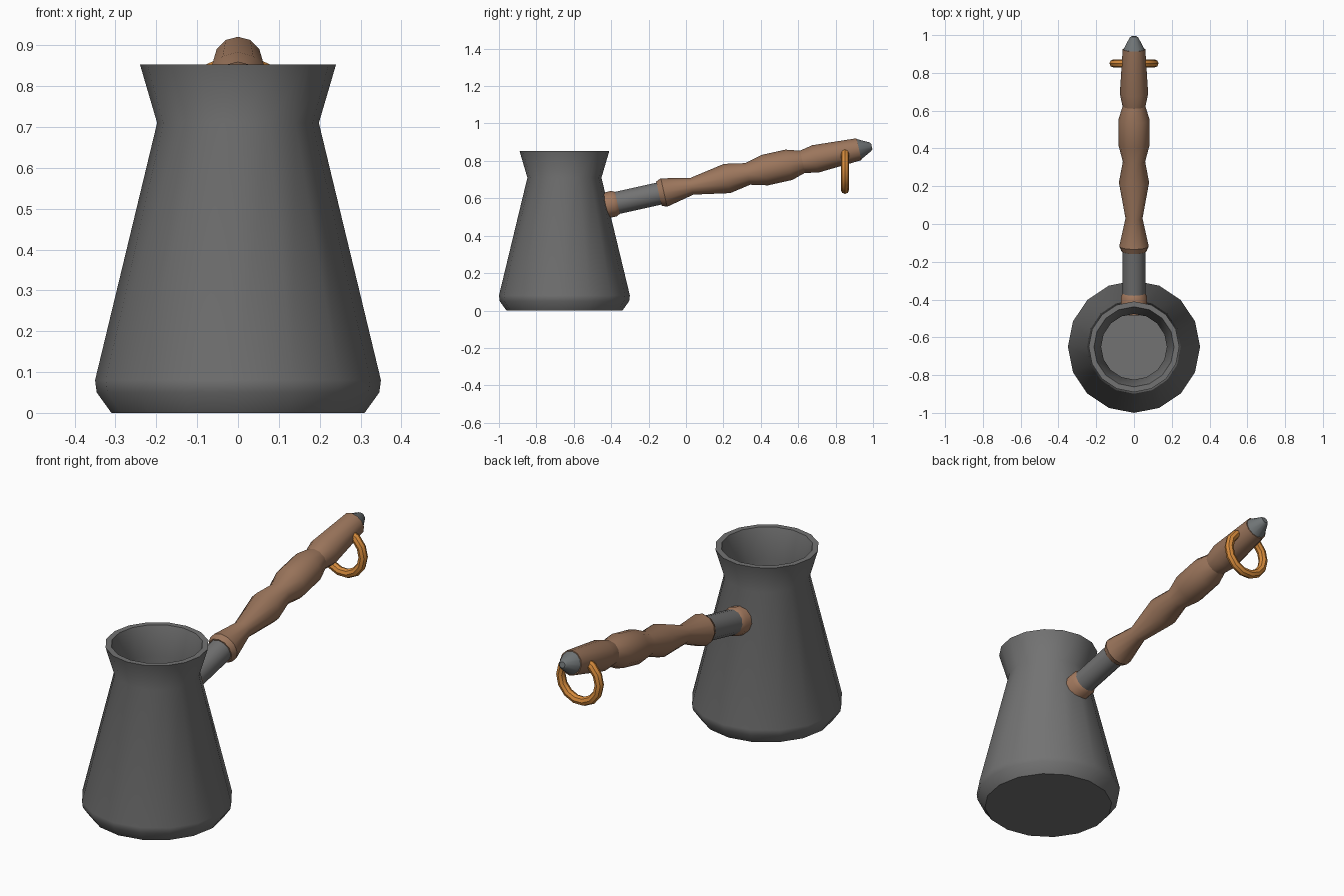
import bpy, math
from mathutils import Matrix, Vector

cube = bpy.data.objects.get("Cube")
if cube:
    bpy.data.objects.remove(cube, do_unlink=True)


def material(name, rgb):
    m = bpy.data.materials.new(name)
    m.use_nodes = True
    m.diffuse_color = (*rgb, 1)
    m.node_tree.nodes["Principled BSDF"].inputs["Base Color"].default_value = (*rgb, 1)
    return m


iron = material("dark_grey_metal", (0.17, 0.17, 0.17))
steel = material("cool_grey_metal", (0.16, 0.175, 0.18))
wood = material("brown_wood", (0.33, 0.18, 0.107))
collar_wood = material("light_brown_wood", (0.37, 0.195, 0.115))
brass = material("orange_brass", (0.68, 0.26, 0.045))


def finish(ob, mat):
    ob.data.materials.append(mat)
    bpy.ops.object.select_all(action="DESELECT")
    ob.select_set(True)
    bpy.context.view_layer.objects.active = ob
    bpy.ops.object.shade_smooth_by_angle(angle=math.radians(31))


def lathe(name, profile, sides, mat, matrix):
    """Spin (radius, height) pairs around z, capping both ends."""
    verts, faces = [], []
    for r, h in profile:
        for i in range(sides):
            a = math.tau * i / sides
            verts.append(matrix @ Vector((r * math.cos(a), r * math.sin(a), h)))
    for j in range(len(profile) - 1):
        for i in range(sides):
            k = (i + 1) % sides
            faces.append((j * sides + i, j * sides + k,
                          (j + 1) * sides + k, (j + 1) * sides + i))
    last = (len(profile) - 1) * sides
    faces.append(tuple(reversed(range(sides))))
    faces.append(tuple(range(last, last + sides)))
    me = bpy.data.meshes.new(name)
    me.from_pydata(verts, [], faces)
    ob = bpy.data.objects.new(name, me)
    bpy.context.collection.objects.link(ob)
    finish(ob, mat)


# Hollow pot: outer wall up to the rim, then the inner wall down to the floor
lathe("pot", [(0.31, 0), (0.346, 0.05), (0.35, 0.08), (0.198, 0.71), (0.24, 0.853),
              (0.212, 0.853), (0.174, 0.71), (0.32, 0.08), (0.29, 0.03)],
      16, iron, Matrix.Translation((0, -0.65, 0)))

# Handle parts share one tilted axis; heights are distances along it
tilt = math.atan(0.222)
axis = Matrix.Translation((0, 0, 0.657)) @ Matrix.Rotation(tilt - math.pi / 2, 4, "X")


def handle_part(name, profile, mat):
    lathe(name, [(r, y / math.cos(tilt)) for r, y in profile], 12, mat, axis)


handle_part("handle_collar", [(0.068, -0.47), (0.07, -0.385), (0.06, -0.367)], collar_wood)
handle_part("handle_tube", [(0.06, -0.38), (0.06, -0.13)], iron)
handle_part("handle_grip", [(0.066, -0.145), (0.078, -0.118), (0.045, 0.03), (0.08, 0.22),
                            (0.059, 0.33), (0.083, 0.42), (0.083, 0.55), (0.06, 0.625)], wood)
handle_part("handle_end", [(0.06, 0.62), (0.075, 0.69), (0.06, 0.925)], wood)
handle_part("handle_tip", [(0.058, 0.92), (0.024, 0.985), (0.015, 0.993)], steel)

# Hanging ring through the end of the handle
bpy.ops.mesh.primitive_torus_add(major_segments=14, minor_segments=8, major_radius=0.108,
                                 minor_radius=0.022, location=(0, 0.85, 0.75),
                                 rotation=(math.pi / 2, 0, 0))
ring = bpy.context.object
ring.name = "hanging_ring"
finish(ring, brass)
